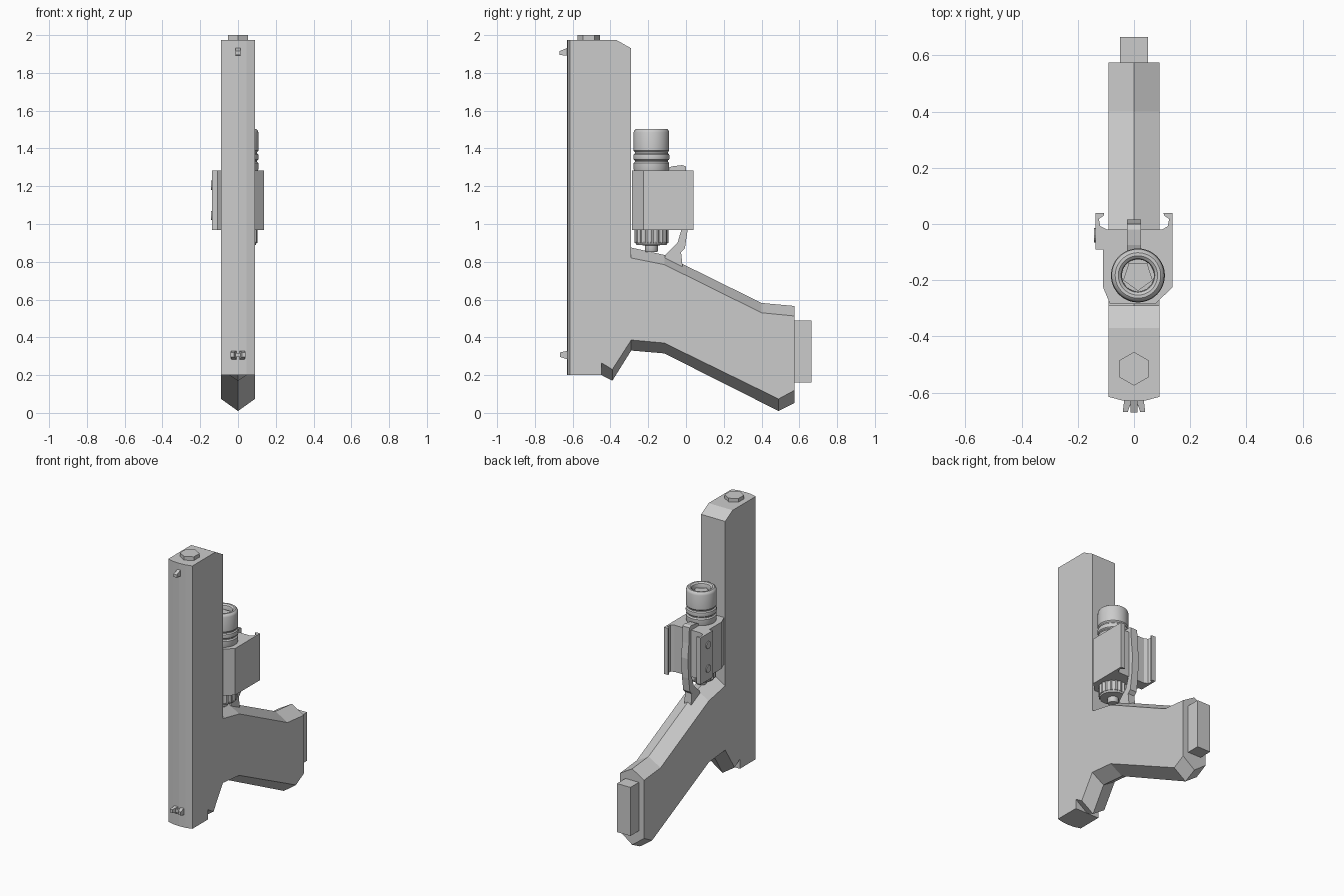
import bpy, bmesh
from math import sin, cos, pi, radians
from mathutils import Vector

cube = bpy.data.objects.get("Cube")
if cube:
    bpy.data.objects.remove(cube)

grey = bpy.data.materials.new("plain grey")
grey.use_nodes = True
shade = (0.6, 0.6, 0.6, 1)
grey.diffuse_color = shade
grey.node_tree.nodes["Principled BSDF"].inputs["Base Color"].default_value = shade


def finish(name, bm, smooth=False):
    bmesh.ops.recalc_face_normals(bm, faces=bm.faces)
    mesh = bpy.data.meshes.new(name)
    bm.to_mesh(mesh)
    bm.free()
    obj = bpy.data.objects.new(name, mesh)
    bpy.context.collection.objects.link(obj)
    mesh.materials.append(grey)
    if smooth:
        bpy.ops.object.select_all(action='DESELECT')
        obj.select_set(True)
        bpy.context.view_layer.objects.active = obj
        bpy.ops.object.shade_smooth_by_angle(angle=radians(35))
    return obj


def loft(name, rings, smooth=False, caps=True):
    """Join equal-length rings of points with quads and cap the ends."""
    bm = bmesh.new()
    loops = [[bm.verts.new(p) for p in ring] for ring in rings]
    n = len(loops[0])
    for a, b in zip(loops, loops[1:]):
        for i in range(n):
            j = (i + 1) % n
            bm.faces.new((a[i], a[j], b[j], b[i]))
    if caps:
        bm.faces.new(loops[0])
        bm.faces.new(loops[-1])
    return finish(name, bm, smooth)


def side_prism(name, pts, x0, x1):
    return loft(name, [[(x, y, z) for y, z in pts] for x in (x0, x1)])


def up_prism(name, pts, z0, z1):
    return loft(name, [[(x, y, z) for x, y in pts] for z in (z0, z1)])


def polygon(n, r, cx, cy, start=0.0):
    return [(cx + r * cos(start + 2 * pi * i / n),
             cy + r * sin(start + 2 * pi * i / n)) for i in range(n)]


def lathe(name, profile, cx, cy, n=48):
    rings = [[(x, y, z) for x, y in polygon(n, r, cx, cy)] for r, z in profile]
    return loft(name, rings, smooth=True)


W = 0.09

# Upright main bar with a sloped back corner
side_prism("main_bar", [(-.61, .2), (-.447, .2), (-.447, .265), (-.29, .82),
                        (-.29, 1.93), (-.37, 1.975), (-.61, 1.975)], -W, W)

# Shallow bowed cover along the front
up_prism("front_cover", [(-W, -.61), (-W, -.615), (-.045, -.627), (0, -.63),
                         (.045, -.627), (W, -.615), (W, -.61)], .2, 1.975)

# Handle: y, height at the sides, height at the central ridge
handle = [(-.447, .265, .2), (-.39, .23, .17), (-.29, .386, .33), (-.115, .37, .315),
          (.49, .074, .01), (.575, .12, .053), (.575, .513, .566), (.4, .53, .582),
          (-.115, .785, .836), (-.29, .82, .875)]
loft("handle", [[(-W, y, s) for y, s, r in handle],
                [(0, y, r) for y, s, r in handle],
                [(W, y, s) for y, s, r in handle]])

# Handle end block and hexagonal end cap
side_prism("handle_end_block", [(.57, .16), (.665, .16), (.665, .488), (.57, .488)], -.05, .05)
up_prism("hex_cap", polygon(6, .06, 0, -.515, pi / 2), 1.97, 2.0)

# Small pointed markers on the front
side_prism("top_marker", [(-.62, 1.935), (-.67, 1.915), (-.67, 1.895), (-.62, 1.89)], -.012, .012)
for side, label in ((-1, "right"), (1, "left")):
    rings = []
    for y, inner, outer, lo, hi in ((-.62, .005, .034, .28, .33), (-.668, .022, .04, .297, .32)):
        rings.append([(side * inner, y, lo), (side * outer, y, lo),
                      (side * outer, y, hi), (side * inner, y, hi)])
    loft("bottom_marker_" + label, rings)
side_prism("bottom_marker_bridge", [(-.62, .295), (-.645, .295), (-.645, .318), (-.62, .318)], -.03, .03)

# Mount block with hooked clips on both sides
up_prism("mount_block", [
    (.137, .04), (.105, .04), (.107, .03), (.125, .018), (.12, -.008), (.1, -.02),
    (-.095, -.02), (-.12, -.008), (-.125, .018), (-.107, .03), (-.107, .04),
    (-.137, .04), (-.137, -.09), (-.11, -.09), (-.11, -.225), (-.085, -.285),
    (.075, -.285), (.137, -.225)], .967, 1.282)

# Clip screws on the side of the mount
for i, z in enumerate((1.045, 1.205)):
    ring = polygon(16, .025, -.04, z)
    side_prism("clip_screw_%d" % (i + 1), ring, -.143, -.13)

# Lamp barrel with grooves, rounded lip and a recessed socket
LX, LY = .014, -.183
lathe("lamp_barrel", [
    (.088, 1.27), (.094, 1.29), (.094, 1.322), (.087, 1.33), (.087, 1.336),
    (.094, 1.342), (.096, 1.355), (.094, 1.368), (.087, 1.374), (.087, 1.38),
    (.094, 1.388), (.094, 1.485), (.09, 1.497), (.081, 1.504), (.07, 1.504),
    (.06, 1.496), (.057, 1.485), (.057, 1.465)], LX, LY)
up_prism("socket_insert", polygon(5, .055, LX, LY, -pi / 2), 1.46, 1.474)

# Knurled knob and push button beneath the mount
teeth = []
for i in range(72):
    r = .09 if i % 4 < 2 else .085
    teeth.append((LX + r * cos(2 * pi * i / 72), LY + r * sin(2 * pi * i / 72)))
up_prism("knob", teeth, .9, .97)
lathe("knob_base", [(.087, .905), (.08, .89), (.05, .888), (.034, .886),
                    (.034, .858), (.03, .851)], LX, LY, 32)

# Curved lever strip running down the back of the mount to the handle
side_prism("lever_strip", [
    (-.1, 1.27), (-.1, 1.295), (-.075, 1.305), (-.02, 1.312), (0, 1.305), (.005, 1.2),
    (.016, 1.1), (.008, .965), (-.006, .87), (-.026, .85), (-.016, .755),
    (-.115, .8), (-.11, .836), (-.045, .9), (-.026, .965), (-.026, 1.27)], -.025, .025)
